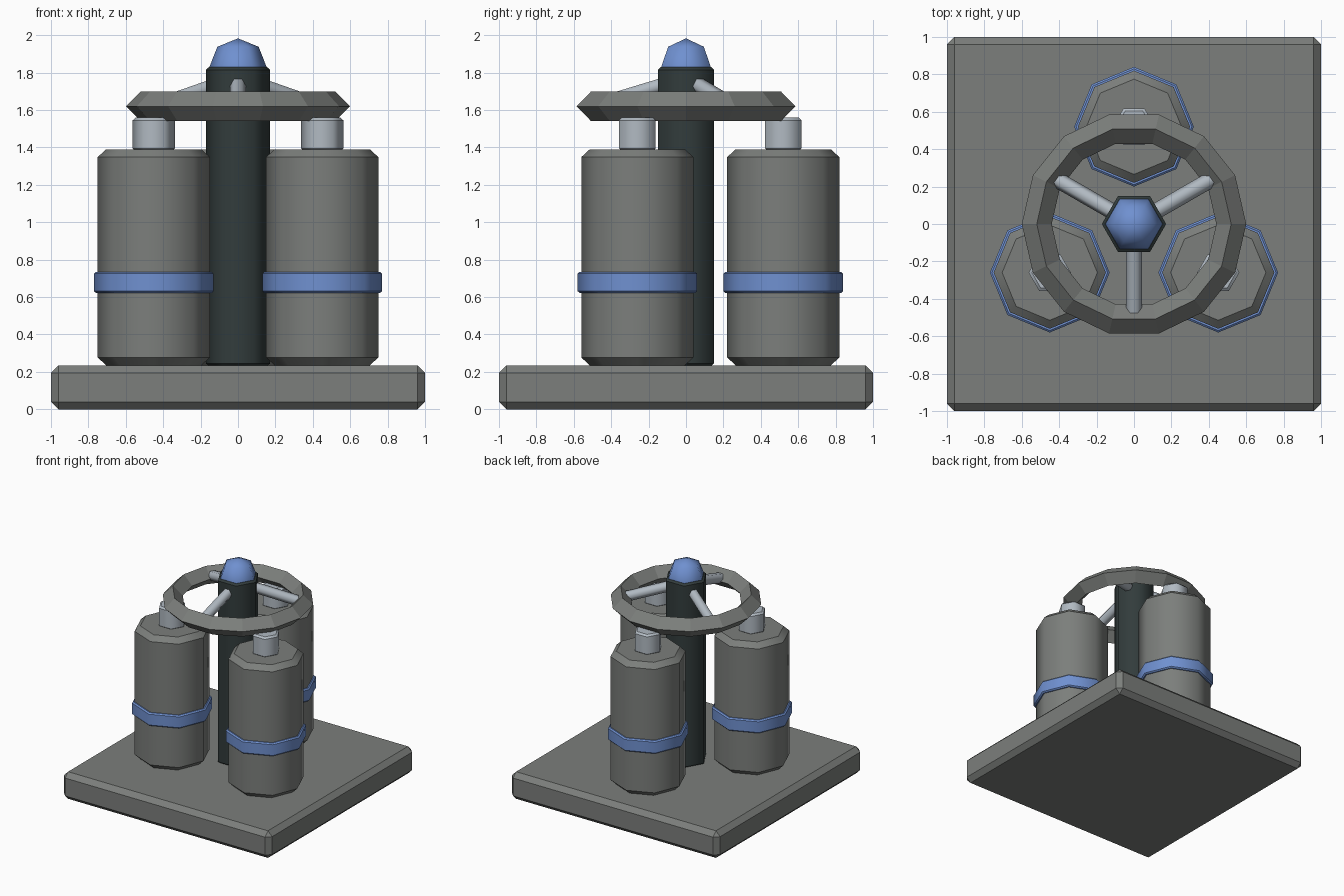
import bpy, bmesh, math
from mathutils import Matrix, Vector

if "Cube" in bpy.data.objects:
    bpy.data.objects.remove(bpy.data.objects["Cube"])


def material(name, r, g, b):
    m = bpy.data.materials.new(name)
    m.diffuse_color = (r, g, b, 1)
    m.use_nodes = True
    m.node_tree.nodes["Principled BSDF"].inputs["Base Color"].default_value = m.diffuse_color
    return m


GREY = material("mid grey", 0.20, 0.21, 0.20)
DARK = material("dark slate", 0.032, 0.045, 0.045)
BLUE = material("blue", 0.16, 0.28, 0.63)
SILVER = material("light silver", 0.44, 0.49, 0.54)


def lathe(name, sides, profile, mat, matrix=Matrix(), closed=False, smooth=True):
    """Spin (radius, z) points, listed bottom to top, round z; cap open profiles."""
    bm = bmesh.new()
    rings = []
    for r, z in profile:
        if r == 0:
            rings.append([bm.verts.new((0, 0, z))] * sides)
        else:
            rings.append([bm.verts.new((r * math.cos(a), r * math.sin(a), z))
                          for a in (math.tau * i / sides for i in range(sides))])
    pairs = list(zip(rings, rings[1:]))
    if closed:
        pairs.append((rings[-1], rings[0]))
    for lo, hi in pairs:
        for i in range(sides):
            j = (i + 1) % sides
            loop = [lo[i], lo[j], hi[j], hi[i]]
            f = bm.faces.new(list(dict.fromkeys(loop)))
            f.smooth = smooth
    if not closed:
        for ring in (rings[0], rings[-1]):
            if len(set(ring)) > 2:
                bm.faces.new(ring)
    bmesh.ops.recalc_face_normals(bm, faces=bm.faces)
    # keep the level rims crisp, except on domes that close to a point
    if profile[-1][0] > 0:
        for e in bm.edges:
            if abs(e.verts[0].co.z - e.verts[1].co.z) < 1e-5:
                e.smooth = False
    me = bpy.data.meshes.new(name)
    bm.to_mesh(me)
    bm.free()
    me.materials.append(mat)
    ob = bpy.data.objects.new(name, me)
    ob.matrix_world = matrix
    bpy.context.collection.objects.link(ob)
    return ob


def prism(name, sides, r, z0, z1, bevel, mat, matrix=Matrix()):
    inner = r - bevel / math.cos(math.pi / sides)
    return lathe(name, sides, [(inner, z0), (r, z0 + bevel), (r, z1 - bevel), (inner, z1)],
                 mat, matrix)


# chamfered square base
bpy.ops.mesh.primitive_cube_add(size=1, location=(0, 0, 0.1175))
base = bpy.context.object
base.name = "base_plate"
base.scale = (2, 2, 0.235)
bpy.ops.object.transform_apply(location=False, rotation=False, scale=True)
base.data.materials.append(GREY)
bev = base.modifiers.new("chamfer", 'BEVEL')
bev.width = 0.04
bev.segments = 1

# hexagonal post with domed cap
prism("centre_post", 6, 0.172, 0.23, 1.83, 0.015, DARK)
R = 0.153
lathe("post_dome", 6, [(R, 1.82), (R, 1.83), (R * 0.72, 1.83 + R * 0.707), (0, 1.83 + R)], BLUE)

# three tanks, each with a band and a nozzle
for k, side in enumerate(("back", "left", "right")):
    a = math.radians(90 + 120 * k)
    at = Matrix.Translation((0.52 * math.cos(a), 0.52 * math.sin(a), 0))
    prism(side + "_tank", 8, 0.30, 0.235, 1.39, 0.042, GREY, at)
    prism(side + "_band", 8, 0.32, 0.622, 0.735, 0.01, BLUE, at)
    prism(side + "_nozzle", 6, 0.113, 1.38, 1.56, 0.015, SILVER, at)

# hand wheel rim with a diamond section
lathe("wheel_rim", 14, [(0.52, 1.54), (0.60, 1.62), (0.52, 1.70), (0.44, 1.62)],
      GREY, closed=True, smooth=False)

# three sloping spokes
for k, side in enumerate(("front", "right", "left")):
    a = math.radians(-90 + 120 * k)
    out = Vector((math.cos(a), math.sin(a), 0))
    start = out * 0.05 + Vector((0, 0, 1.757))
    end = out * 0.495 + Vector((0, 0, 1.622))
    z = (end - start).normalized()
    x = Vector((-out.y, out.x, 0))
    y = z.cross(x)
    m = Matrix((x, y, z)).transposed().to_4x4()
    m.translation = start
    prism(side + "_spoke", 6, 0.043, 0, (end - start).length, 0.008, SILVER, m)
